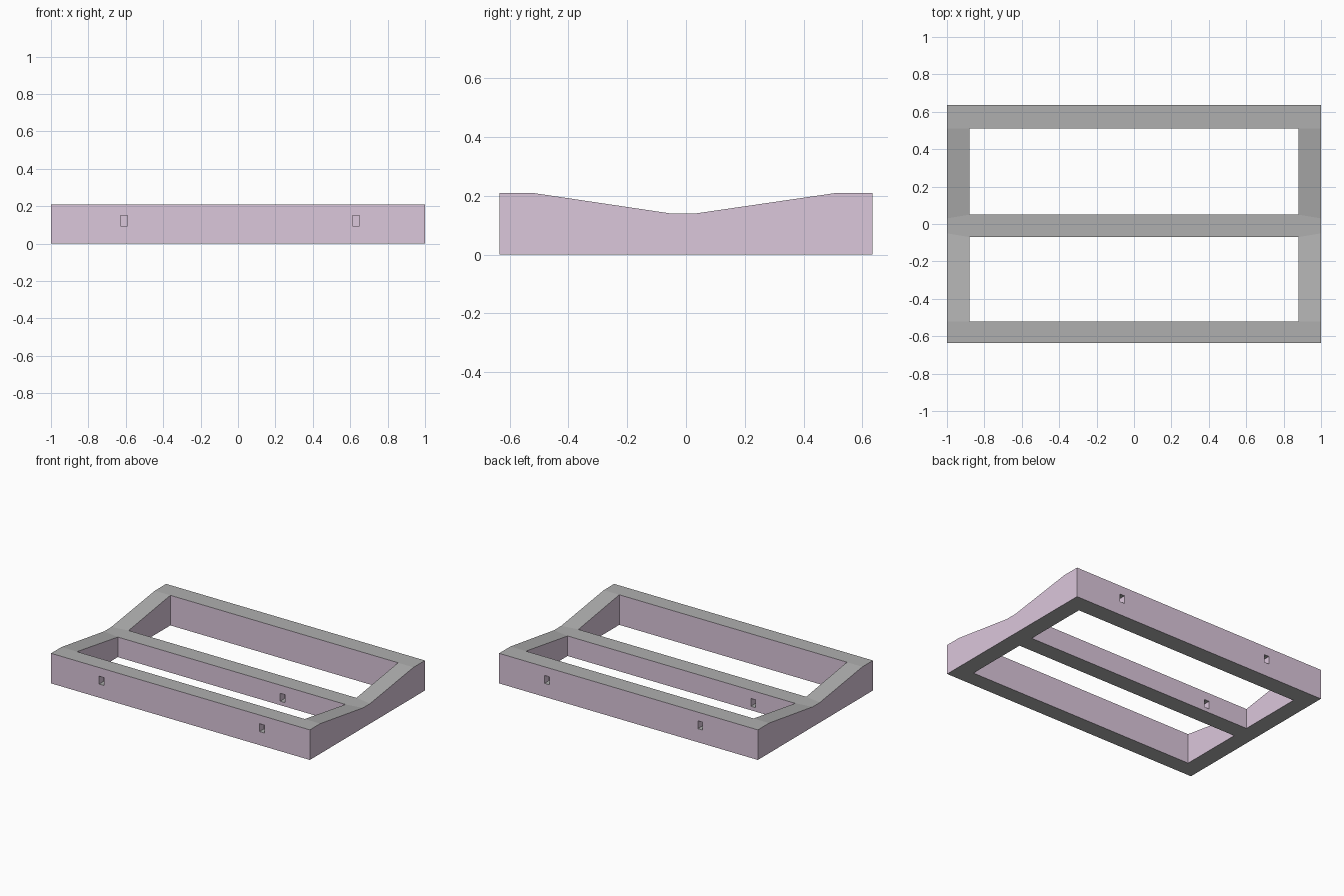
import bpy, bmesh
from mathutils import Matrix, Vector

if "Cube" in bpy.data.objects:
    bpy.data.objects.remove(bpy.data.objects["Cube"])

# Plan grid of the frame: outer edge, opening edge, opening edge, outer edge
XS = [-1.0, -0.88, 0.88, 1.0]
Y_INNER = [-0.635, -0.52, -0.07, 0.05, 0.51, 0.635]
Y_OUTER = [-0.635, -0.52, -0.05, 0.03, 0.51, 0.635]
TOP = [0.21, 0.21, 0.14, 0.14, 0.21, 0.21]


def material(name, color):
    m = bpy.data.materials.new(name)
    m.diffuse_color = color
    m.use_nodes = True
    m.node_tree.nodes["Principled BSDF"].inputs["Base Color"].default_value = m.diffuse_color
    return m


def new_object(name, bm):
    mesh = bpy.data.meshes.new(name)
    bm.to_mesh(mesh)
    bm.free()
    ob = bpy.data.objects.new(name, mesh)
    bpy.context.collection.objects.link(ob)
    return ob


# Frame: sagging top surface with two openings, extruded down to the ground
bm = bmesh.new()
grid = []
for i, x in enumerate(XS):
    ys = Y_OUTER if i in (0, 3) else Y_INNER
    grid.append([bm.verts.new((x, y, z)) for y, z in zip(ys, TOP)])
for i in range(3):
    for j in range(5):
        if i == 1 and j in (1, 3):
            continue
        bm.faces.new((grid[i][j], grid[i + 1][j], grid[i + 1][j + 1], grid[i][j + 1]))
res = bmesh.ops.extrude_face_region(bm, geom=bm.faces[:], use_keep_orig=True)
for v in res["geom"]:
    if isinstance(v, bmesh.types.BMVert):
        v.co.z = 0
bmesh.ops.recalc_face_normals(bm, faces=bm.faces[:])
frame = new_object("frame", bm)

# Small blind sockets: x, face y, z centre
DEPTH = 0.05
sockets = [(-0.61, -0.635, 0.122), (0.63, -0.635, 0.122),
           (-0.555, 0.635, 0.122), (0.63, 0.635, 0.122),
           (0.394, -0.07, 0.055), (-0.555, 0.05, 0.055)]
bm = bmesh.new()
for x, y, z in sockets:
    # bar sockets point the same way as the outer face on their side
    size = Vector((0.038, 2 * DEPTH, 0.055))
    bmesh.ops.create_cube(bm, size=1, matrix=Matrix.Translation((x, y, z)) @ Matrix.Diagonal(size.to_4d()))
cutter = new_object("socket_cutter", bm)
cutter.hide_render = True

mod = frame.modifiers.new("sockets", 'BOOLEAN')
mod.operation = 'DIFFERENCE'
mod.solver = 'EXACT'
mod.object = cutter
bpy.context.view_layer.objects.active = frame
frame.select_set(True)
bpy.ops.object.modifier_apply(modifier=mod.name)
bpy.data.objects.remove(cutter)

# Upright faces are pale lilac, everything else grey
frame.data.materials.clear()
frame.data.materials.append(material("grey", (0.43, 0.43, 0.43, 1)))
frame.data.materials.append(material("lilac", (0.71, 0.57, 0.71, 1)))
for p in frame.data.polygons:
    p.material_index = 1 if abs(p.normal.z) < 0.1 else 0
